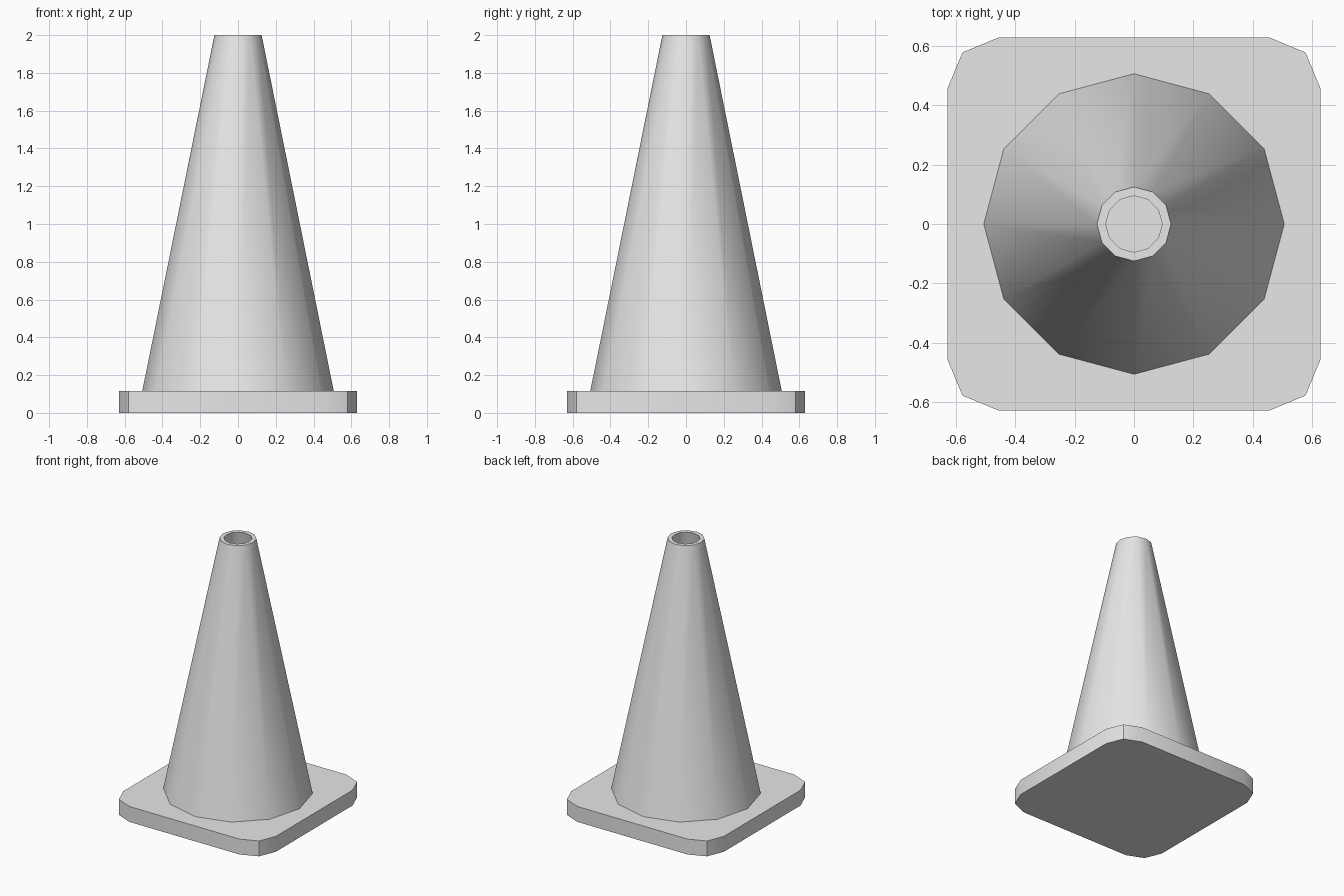
import bpy, bmesh
from math import cos, sin, pi, radians

default = bpy.data.objects.get("Cube")
if default:
    bpy.data.objects.remove(default, do_unlink=True)

grey = bpy.data.materials.new("plain grey")
grey.use_nodes = True
grey.diffuse_color = (0.8, 0.8, 0.8, 1)
grey.node_tree.nodes["Principled BSDF"].inputs["Base Color"].default_value = grey.diffuse_color

BASE_HALF = 0.63
BASE_TOP = 0.115
SIDES = 12


def add_part(name, bm):
    bmesh.ops.recalc_face_normals(bm, faces=bm.faces)
    mesh = bpy.data.meshes.new(name)
    bm.to_mesh(mesh)
    bm.free()
    mesh.materials.append(grey)
    obj = bpy.data.objects.new(name, mesh)
    bpy.context.collection.objects.link(obj)
    bpy.ops.object.select_all(action="DESELECT")
    obj.select_set(True)
    bpy.context.view_layer.objects.active = obj
    bpy.ops.object.shade_smooth_by_angle(angle=radians(30))
    return obj


# Square foot with rounded upright corners
bm = bmesh.new()
bmesh.ops.create_cube(bm, size=1)
for v in bm.verts:
    v.co.x *= 2 * BASE_HALF
    v.co.y *= 2 * BASE_HALF
    v.co.z = (v.co.z + 0.5) * BASE_TOP
uprights = [e for e in bm.edges if abs(e.verts[0].co.z - e.verts[1].co.z) > 0.01]
bmesh.ops.bevel(bm, geom=uprights, offset=0.175, segments=2, profile=0.5, affect="EDGES")
add_part("base_plate", bm)

# Hollow tapered body: outer wall, rim, inner wall
profile = [(0.507, BASE_TOP), (0.125, 2.0), (0.095, 2.0), (0.477, BASE_TOP)]
bm = bmesh.new()
rings = []
for radius, z in profile:
    rings.append([bm.verts.new((radius * cos(2 * pi * i / SIDES), radius * sin(2 * pi * i / SIDES), z))
                  for i in range(SIDES)])
for low, high in zip(rings, rings[1:]):
    for i in range(SIDES):
        j = (i + 1) % SIDES
        bm.faces.new((low[i], low[j], high[j], high[i]))
add_part("cone_body", bm)
